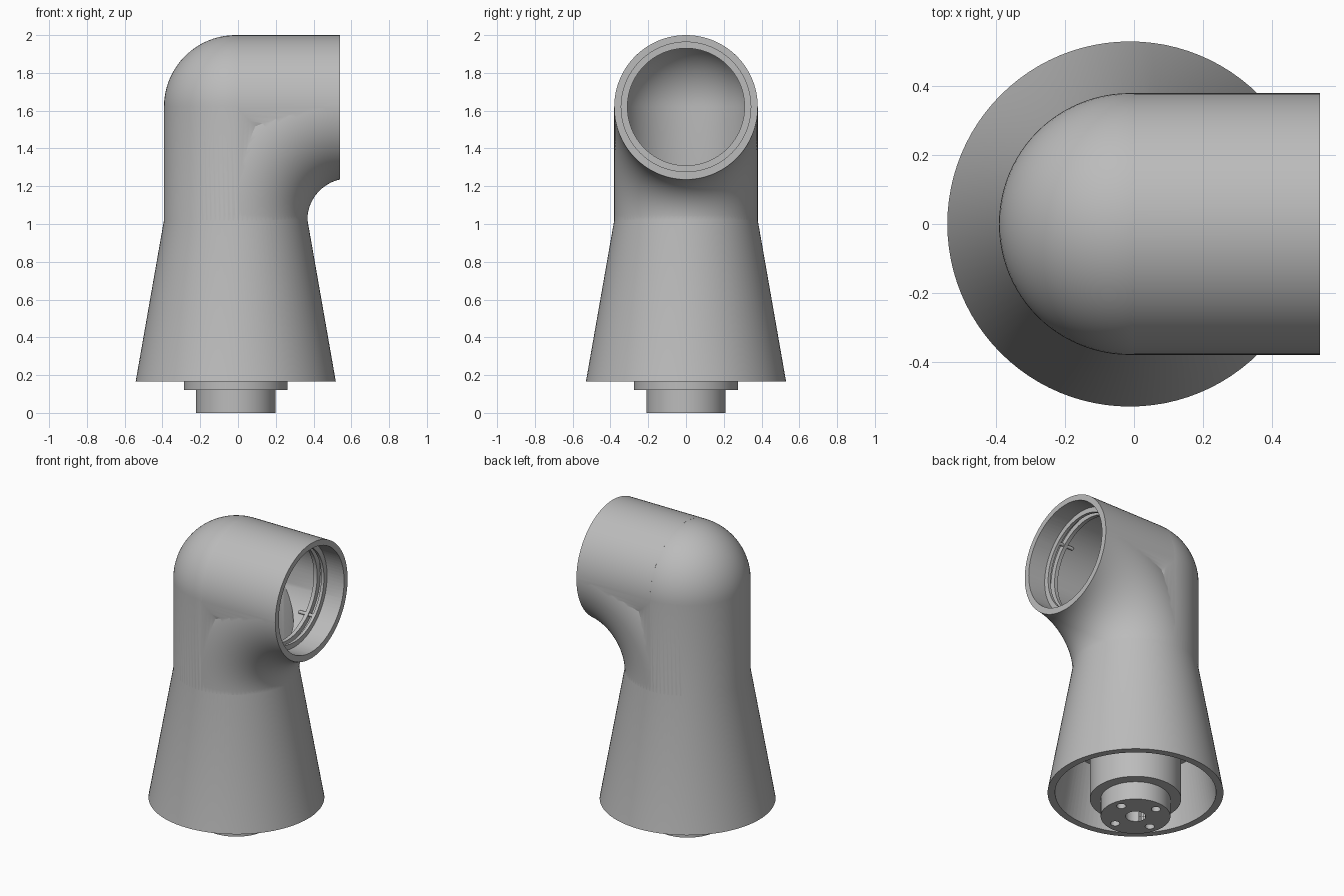
import bpy, bmesh
from math import sin, cos, radians, pi
from mathutils import Matrix, Vector

cube = bpy.data.objects.get("Cube")
if cube:
    bpy.data.objects.remove(cube)

AXIS_X, ELBOW_Z, MOUTH_X = -0.012, 1.62, 0.54
TUBE_R, BORE_R, BEND_R = 0.38, 0.343, 0.6
SEG = 96

grey = bpy.data.materials.new("Satin grey")
grey.use_nodes = True
grey.diffuse_color = (0.5, 0.5, 0.5, 1)
grey.node_tree.nodes["Principled BSDF"].inputs["Base Color"].default_value = (0.5, 0.5, 0.5, 1)


def add_object(name, bm):
    bmesh.ops.remove_doubles(bm, verts=bm.verts, dist=1e-5)
    bmesh.ops.recalc_face_normals(bm, faces=bm.faces)
    mesh = bpy.data.meshes.new(name)
    bm.to_mesh(mesh)
    bm.free()
    mesh.materials.append(grey)
    obj = bpy.data.objects.new(name, mesh)
    bpy.context.collection.objects.link(obj)
    return obj


def lathe(name, profile, closed=False, sideways=False, at=(AXIS_X, 0)):
    """Revolve (radius, height) points; sideways puts the axis along the tube mouth."""
    bm = bmesh.new()
    vs = [bm.verts.new((r, 0, h)) for r, h in profile]
    pairs = list(zip(vs, vs[1:])) + ([(vs[-1], vs[0])] if closed else [])
    edges = [bm.edges.new(p) for p in pairs]
    bmesh.ops.spin(bm, geom=vs + edges, cent=(0, 0, 0), axis=(0, 0, 1),
                   angle=2 * pi, steps=SEG, use_merge=True)
    if sideways:
        move = Matrix.Translation((0, 0, ELBOW_Z)) @ Matrix.Rotation(pi / 2, 4, 'Y')
    else:
        move = Matrix.Translation((at[0], at[1], 0))
    bmesh.ops.transform(bm, matrix=move, verts=bm.verts)
    return add_object(name, bm)


def rod(name, r, low, high, **kw):
    return lathe(name, [(0, low), (r, low), (r, high), (0, high)], **kw)


def domed(name, r, skirt):
    """Flared skirt, straight neck and a half-ball top."""
    dome = [(r * cos(radians(a)), ELBOW_Z + r * sin(radians(a))) for a in range(0, 90, 4)]
    return lathe(name, skirt + dome + [(0, ELBOW_Z + r)])


def combine(target, other, operation):
    mod = target.modifiers.new(operation, 'BOOLEAN')
    mod.operation, mod.solver, mod.object = operation, 'EXACT', other
    bpy.context.view_layer.objects.active = target
    bpy.ops.object.modifier_apply(modifier=mod.name)
    bpy.data.objects.remove(other)


def bend():
    """Quarter pipe bend that fillets the inside of the elbow."""
    bm = bmesh.new()
    centre = Vector((AXIS_X + BEND_R, 0, ELBOW_Z - BEND_R))
    rings = []
    for a in range(-3, 91, 3):
        out = Vector((-cos(radians(a)), 0, sin(radians(a))))
        ring = []
        for i in range(SEG):
            t = 2 * pi * (i + 0.5) / SEG
            reach = BEND_R + (TUBE_R - 0.0008) * cos(t)
            ring.append(bm.verts.new(centre + out * reach + Vector((0, TUBE_R * sin(t), 0))))
        rings.append(ring)
    for a, b in zip(rings, rings[1:]):
        for i in range(SEG):
            j = (i + 1) % SEG
            bm.faces.new((a[i], a[j], b[j], b[i]))
    bm.faces.new(rings[0])
    bm.faces.new(rings[-1])
    # trim flush with the mouth
    cut = bmesh.ops.bisect_plane(bm, geom=bm.verts[:] + bm.edges[:] + bm.faces[:],
                                 plane_co=(MOUTH_X, 0, 0), plane_no=(1, 0, 0), clear_outer=True)
    rim = [e for e in cut["geom_cut"] if isinstance(e, bmesh.types.BMEdge)]
    bmesh.ops.holes_fill(bm, edges=rim)
    return add_object("elbow_bend", bm)


# Hollow elbow housing with its flared skirt
housing = domed("elbow_housing", TUBE_R, [(0, 0.165), (0.53, 0.165), (TUBE_R, 1.02)])
combine(housing, rod("mouth_tube", TUBE_R, 0, MOUTH_X, sideways=True), 'UNION')
combine(housing, bend(), 'UNION')
hollow = domed("hollow", BORE_R, [(0, 0.1), (0.496, 0.1), (BORE_R, 1.02)])
combine(hollow, rod("mouth_bore", BORE_R, 0.003, 0.7, sideways=True), 'UNION')
combine(housing, hollow, 'DIFFERENCE')

# Two retaining lips inside the mouth, with locating pins between them
parts = [housing]
for name, low, high in (("outer_lip", 0.395, 0.415), ("inner_lip", 0.34, 0.365)):
    parts.append(lathe(name, [(0.31, low), (0.348, low), (0.348, high), (0.31, high)],
                       closed=True, sideways=True))
for k in range(4):
    bm = bmesh.new()
    bmesh.ops.create_cone(bm, cap_ends=True, segments=12, radius1=0.011, radius2=0.011, depth=0.12)
    a = radians(45 + 90 * k)
    spot = Vector((0.35, 0.325 * cos(a), ELBOW_Z + 0.325 * sin(a)))
    bmesh.ops.transform(bm, matrix=Matrix.Translation(spot) @ Matrix.Rotation(pi / 2, 4, 'Y'),
                        verts=bm.verts)
    parts.append(add_object(f"locating_pin_{k + 1}", bm))

# Drive hub under the skirt: wide flange, narrow boss, centre bore and bolt holes
hub = lathe("drive_hub", [(0, 0), (0.21, 0), (0.21, 0.12), (0.275, 0.12), (0.275, 0.58), (0, 0.58)])
combine(hub, rod("centre_bore", 0.06, -0.1, 0.3), 'DIFFERENCE')
for k in range(4):
    a = radians(15 + 90 * k)
    spot = (AXIS_X + 0.15 * cos(a), 0.15 * sin(a))
    combine(hub, rod("bolt_hole", 0.028, -0.1, 0.1, at=spot), 'DIFFERENCE')
parts.append(hub)

# Web that carries the hub inside the skirt
parts.append(rod("hub_web", 0.425, 0.55, 0.59))

for obj in parts:
    bpy.ops.object.select_all(action='DESELECT')
    obj.select_set(True)
    bpy.context.view_layer.objects.active = obj
    bpy.ops.object.shade_smooth_by_angle(angle=radians(25))
